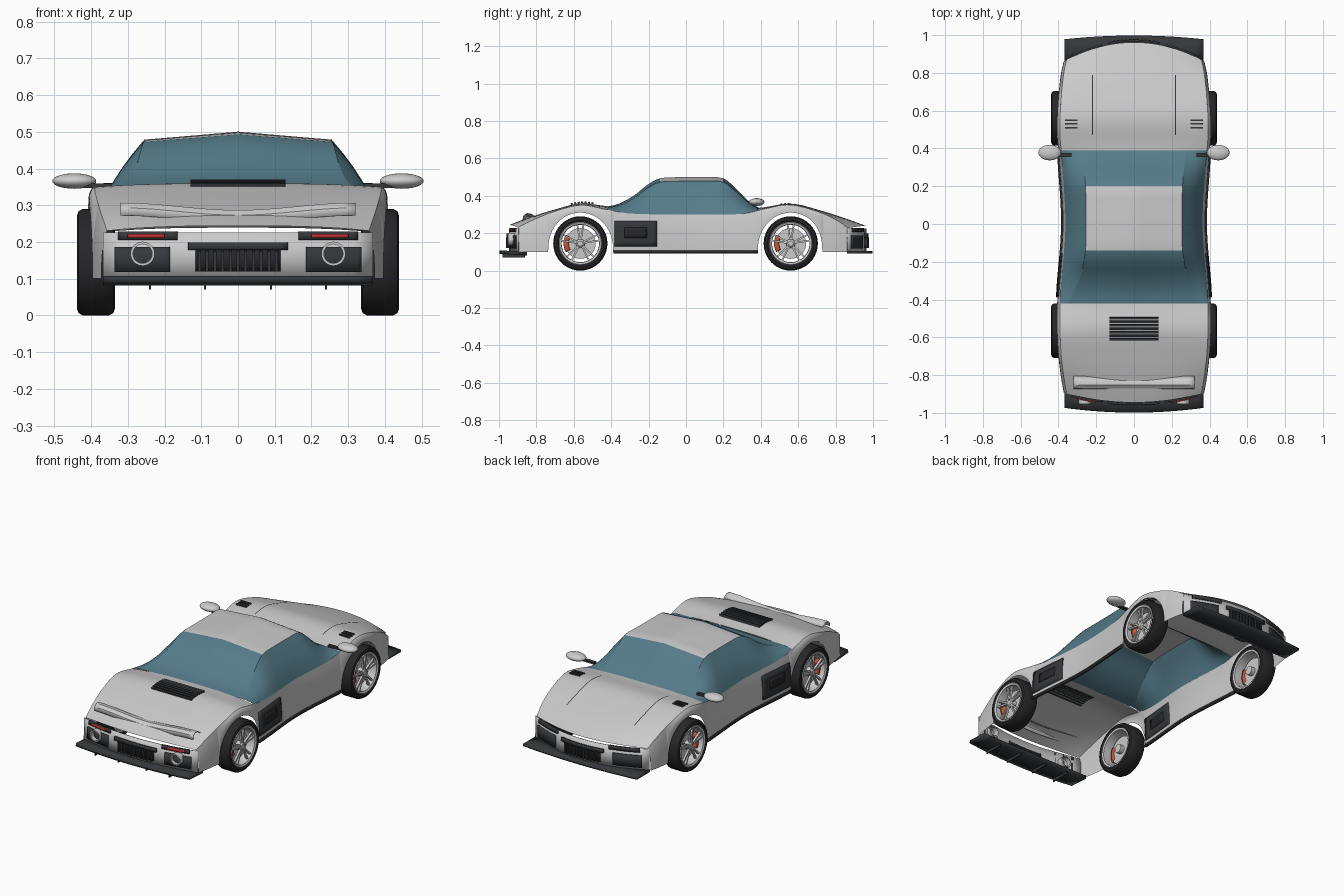
import bpy, bmesh, math
from mathutils import Matrix, Vector

if "Cube" in bpy.data.objects:
    bpy.data.objects.remove(bpy.data.objects["Cube"])


def material(name, col):
    m = bpy.data.materials.new(name)
    m.diffuse_color = (*col, 1)
    m.use_nodes = True
    m.node_tree.nodes["Principled BSDF"].inputs["Base Color"].default_value = m.diffuse_color
    return m


GLASS = material("glass", (0.09, 0.20, 0.25))
DARK = material("dark_trim", (0.035, 0.038, 0.042))
RUBBER = material("rubber", (0.02, 0.02, 0.022))
ORANGE = material("caliper", (0.55, 0.10, 0.04))
RED = material("lamp_red", (0.55, 0.03, 0.03))


def finish(name, bm, mat=None, mirror=False, thick=0):
    bmesh.ops.remove_doubles(bm, verts=bm.verts, dist=1e-5)
    bmesh.ops.recalc_face_normals(bm, faces=bm.faces)
    me = bpy.data.meshes.new(name)
    bm.to_mesh(me)
    bm.free()
    ob = bpy.data.objects.new(name, me)
    bpy.context.collection.objects.link(ob)
    if mat:
        me.materials.append(mat)
    if thick:
        s = ob.modifiers.new("thickness", 'SOLIDIFY')
        s.thickness, s.offset = thick, 0
    if mirror:
        ob.modifiers.new("mirror", 'MIRROR')
    return ob


def grid(name, us, vs, f, mat=None, mirror=False, thick=0):
    """Surface from f(u, v) sampled at the given parameter lists."""
    bm = bmesh.new()
    rows = [[bm.verts.new(f(u, v)) for v in vs] for u in us]
    for a, b in zip(rows, rows[1:]):
        for i in range(len(vs) - 1):
            bm.faces.new((a[i], a[i + 1], b[i + 1], b[i]))
    return finish(name, bm, mat, mirror, thick)


def boxes(name, items, mat=None, mirror=False):
    """Boxes given as (centre, size, pivot-free rotation about x)."""
    bm = bmesh.new()
    for c, s, r in items:
        m = Matrix.Translation(c) @ Matrix.Rotation(r, 4, 'X') @ Matrix.Diagonal((*s, 1))
        bmesh.ops.create_cube(bm, size=1, matrix=m)
    return finish(name, bm, mat, mirror)


def lathe(name, prof, c, axis='X', mat=None, n=40):
    """Turn (radius, along-axis) points round an axis through c, mirrored in x."""
    def f(k, i):
        r, a = prof[i]
        p, q = r * math.cos(k * math.tau / n), r * math.sin(k * math.tau / n)
        return Vector(c) + Vector((a, p, q) if axis == 'X' else (p, a, q))
    return grid(name, range(n + 1), range(len(prof)), f, mat, True)


def span(a, b, n):
    return [a + (b - a) * i / n for i in range(n + 1)]


def curve(*p):
    """Smooth function through (y, value) points."""
    def slope(i):
        a, b = p[max(i - 1, 0)], p[min(i + 1, len(p) - 1)]
        return (b[1] - a[1]) / (b[0] - a[0])

    def f(y):
        y = min(max(y, p[0][0]), p[-1][0])
        i = max(k for k in range(len(p) - 1) if p[k][0] <= y)
        h = p[i + 1][0] - p[i][0]
        t = (y - p[i][0]) / h
        return ((2*t**3 - 3*t*t + 1) * p[i][1] + (t**3 - 2*t*t + t) * h * slope(i)
                + (3*t*t - 2*t**3) * p[i + 1][1] + (t**3 - t*t) * h * slope(i + 1))
    return f


# Body guide curves along y
FRONT, REAR = 0.962, -0.945
WHEELS = {"rear": -0.565, "front": 0.56}
side_x = curve((-.96, .37), (-.7, .40), (-.5, .408), (-.35, .403), (0, .378),
               (.35, .398), (.5, .408), (.7, .398), (.97, .372))
shoulder_z = curve((-.96, .225), (-.85, .265), (-.7, .318), (-.56, .35), (-.42, .325), (-.3, .305),
                   (0, .30), (.3, .303), (.42, .33), (.55, .352), (.7, .318), (.85, .265), (.97, .225))
centre_z = curve((-.96, .238), (-.85, .28), (-.7, .327), (-.56, .36), (-.42, .345),
                 (.38, .335), (.56, .358), (.7, .327), (.85, .28), (.97, .236))


def shoulder_x(y):
    return side_x(y) - .015


def warp(x, y):
    t = min(max((abs(y) - .6) / .35, 0), 1)
    k = .095 if y > 0 else -.05
    return y - k * (x / .36) ** 2 * t ** 3


def top_z(x, y):
    return centre_z(y) + (shoulder_z(y) - centre_z(y)) * min(abs(x) / shoulder_x(y), 1) ** 3


def bottom_z(y):
    for c in WHEELS.values():
        d = abs(y - c) / .175
        if d <= 1.0001:
            return .12 + .19 * math.sqrt(max(0, 1 - d * d))
    return .10


def side(y, v):
    x = shoulder_x(y) + .015 * (1 - (1 - v) ** 3)
    z = shoulder_z(y)
    return Vector((x, warp(x, y), z + (bottom_z(y) - z) * v))


def deck(u, y):
    x = u * shoulder_x(y)
    return x, warp(x, y), top_z(x, y)


# Body shell: hood, rear deck, sides with wheel arches
U = span(-1, 1, 20)
grid("hood", span(.385, FRONT, 18), U, lambda y, u: deck(u, y))
grid("rear_deck", span(REAR, -.42, 18), U, lambda y, u: deck(u, y))
ys = span(REAR, -.745, 5) + span(-.385, .38, 20) + span(.74, FRONT, 6)
for c in WHEELS.values():
    ys += [c + .175 * math.cos(math.pi * i / 24) for i in range(25)] + [c - .176, c + .176]
grid("body_side", sorted(ys), span(0, 1, 8), side, mirror=True)

# Cabin: roof, windscreens and side windows
roof_z = curve((-.42, .343), (-.36, .357), (-.28, .40), (-.2, .463), (-.14, .493), (-.05, .499),
               (.1, .50), (.2, .493), (.26, .445), (.32, .385), (.36, .352), (.39, .336))
rail_x = curve((-.42, .345), (-.28, .285), (-.14, .257), (0, .253), (.2, .257), (.39, .275))
rail_drop = curve((-.42, .006), (-.14, .02), (.2, .02), (.39, .004))


def cabin_top(y, u):
    return u * rail_x(y), y, roof_z(y) - rail_drop(y) * abs(u)


def cabin_side(y, v):
    a, b = Vector(cabin_top(y, 1)), Vector((shoulder_x(y), y, shoulder_z(y)))
    p = a.lerp(b, v)
    p.x += .012 * math.sin(math.pi * v)
    return p


grid("roof", span(-.14, .2, 10), span(-1, 1, 12), cabin_top)
grid("windscreen", span(.2, .39, 10), span(-1, 1, 12), cabin_top, GLASS)
grid("rear_window", span(-.42, -.14, 12), span(-1, 1, 12), cabin_top, GLASS)
grid("side_window", span(-.42, .39, 34), span(0, 1, 5), cabin_side, GLASS, True)


# Bumpers and everything mounted on the curved end faces
def panel(name, end, x0, x1, z0, z1, off=0, mat=None, mirror=True, thick=.012):
    s = 1 if end > 0 else -1
    return grid(name, span(x0, x1, 14), span(z0, z1, 2),
                lambda x, z: (x, warp(x, end) + s * off, z), mat, mirror, thick)


for tag, end in (("rear", REAR), ("front", FRONT)):
    s = 1 if end > 0 else -1
    panel(tag + "_bumper", end, -.367, .367, .10, .226, 0, None, False, .004)
    panel(tag + "_inlet", end, .185, .335, .118, .187, .004, DARK)
    panel(tag + "_lamp", end, .165, .325, .206, .228, .004, DARK)
    panel(tag + "_grille_back", end, -.115, .115, .12, .182, .001, RUBBER, False)
    panel(tag + "_grille_bar", end, -.135, .135, .178, .198, .008, DARK, False)
    boxes(tag + "_grille_slats", [((x, warp(x, end) + s * .01, .148), (.008, .014, .056), 0)
                                  for x in span(-.105, .105, 10)], DARK)
panel("rear_lamp_lens", REAR, .20, .30, .211, .222, .009, RED)
lathe("exhaust", [(.026, .04), (.026, -.02), (.033, -.02), (.033, .04)],
      (.26, -.932, .168), 'Y', n=24)

# Front splitter and rear diffuser with fins
grid("front_splitter", span(-.368, .368, 16), span(0, 1, 2),
     lambda x, t: (x, .86 + t * (.138 - .02 * (x / .368) ** 2), .098), DARK, thick=.014)
grid("rear_diffuser", span(-.368, .368, 16), span(0, 1, 2),
     lambda x, t: (x, -.85 - t * (.148 - .025 * (x / .368) ** 2), .09 + .008 * t), DARK, thick=.018)
boxes("diffuser_fins", [((x, -.92, .08), (.006, .12, .02), 0) for x in (.09, .24)], DARK, True)

# Lip spoiler
LIP = [(-.872, .272), (-.868, .292), (-.852, .305), (-.83, .304), (-.806, .288)]
grid("lip_spoiler", span(-.32, .32, 20), range(5),
     lambda x, i: (x, LIP[i][0], LIP[i][1] - .02 * math.cos(x / .32 * math.pi / 2) ** 2), thick=.004)

# Deck louvres, hood vents, hood seams
boxes("deck_louvres", [((0, y, top_z(0, y) + .003), (.26, .011, .012), .25)
                       for y in span(-.61, -.50, 6)], DARK)
boxes("hood_vents", [((.333, y, top_z(.333, y) + .002), (.066, .009, .009), 0)
                     for y in (.51, .53, .55)], DARK, True)
grid("hood_seam", span(.47, .79, 12), (.217, .222),
     lambda y, x: (x, y, top_z(x, y + .095 * (x / .36) ** 2 * max((y - .6) / .35, 0) ** 3) + .002),
     DARK, True)


# Side intakes and sills
def intake(y, z):
    v = (z - shoulder_z(y)) / (bottom_z(y) - shoulder_z(y))
    return side(y, v) + Vector((.002, 0, 0))


grid("side_intake", span(-.383, -.155, 8), span(.13, .265, 5), intake, DARK, True, .008)
grid("side_intake_slot", span(-.33, -.21, 6), span(.175, .23, 3), intake, RUBBER, True, .014)
grid("sill", span(-.388, .384, 20), (.092, .107),
     lambda y, z: (side_x(y) + .002, y, z), RUBBER, True, .012)

# Door mirrors
bm = bmesh.new()
bmesh.ops.create_uvsphere(bm, u_segments=24, v_segments=14, radius=1, matrix=Matrix.Translation(
    (.446, .378, .366)) @ Matrix.Diagonal((.06, .041, .021, 1)))
finish("door_mirror", bm, None, True)
boxes("mirror_arm", [((.375, .366, .353), (.09, .02, .012), 0)], DARK, True)

# Wheels: tyre, rim, spokes, hub, brake disc, caliper
TYRE = [(.112, -.045), (.125, -.052), (.138, -.048), (.145, -.036), (.145, .036),
        (.138, .048), (.125, .052), (.112, .045)]
RIM = [(.104, -.045), (.114, -.047), (.116, .046), (.112, .05), (.102, .046), (.10, .03), (.104, -.045)]
for tag, y in WHEELS.items():
    c = Vector((.387, y, .145))
    lathe(tag + "_tyre", TYRE, c, mat=RUBBER)
    lathe(tag + "_rim", RIM, c)
    lathe(tag + "_hub", [(0, .042), (.014, .042), (.024, .034), (.026, -.03), (0, -.03)], c, n=24)
    lathe(tag + "_brake_disc", [(.02, .008), (.082, .008), (.082, -.004), (.02, -.004)], c)
    spokes = []
    for k in range(5):
        for d in (-.16, .16):
            a = math.tau * k / 5 + math.pi / 2 + d
            spokes.append((c + Vector((.034, .064 * math.cos(a), .064 * math.sin(a))),
                           (.012, .085, .009), a))
    boxes(tag + "_spokes", spokes, None, True)
    arc = [math.pi + t for t in span(-.55, .55, 8)]
    grid(tag + "_caliper", arc, (.062, .09), lambda a, r: c + Vector(
        (.01, r * math.cos(a), r * math.sin(a))), ORANGE, True, .03)

# Smooth shading with crisp edges
bpy.ops.object.select_all(action='SELECT')
bpy.context.view_layer.objects.active = bpy.context.selected_objects[0]
bpy.ops.object.shade_smooth_by_angle(angle=math.radians(35))
